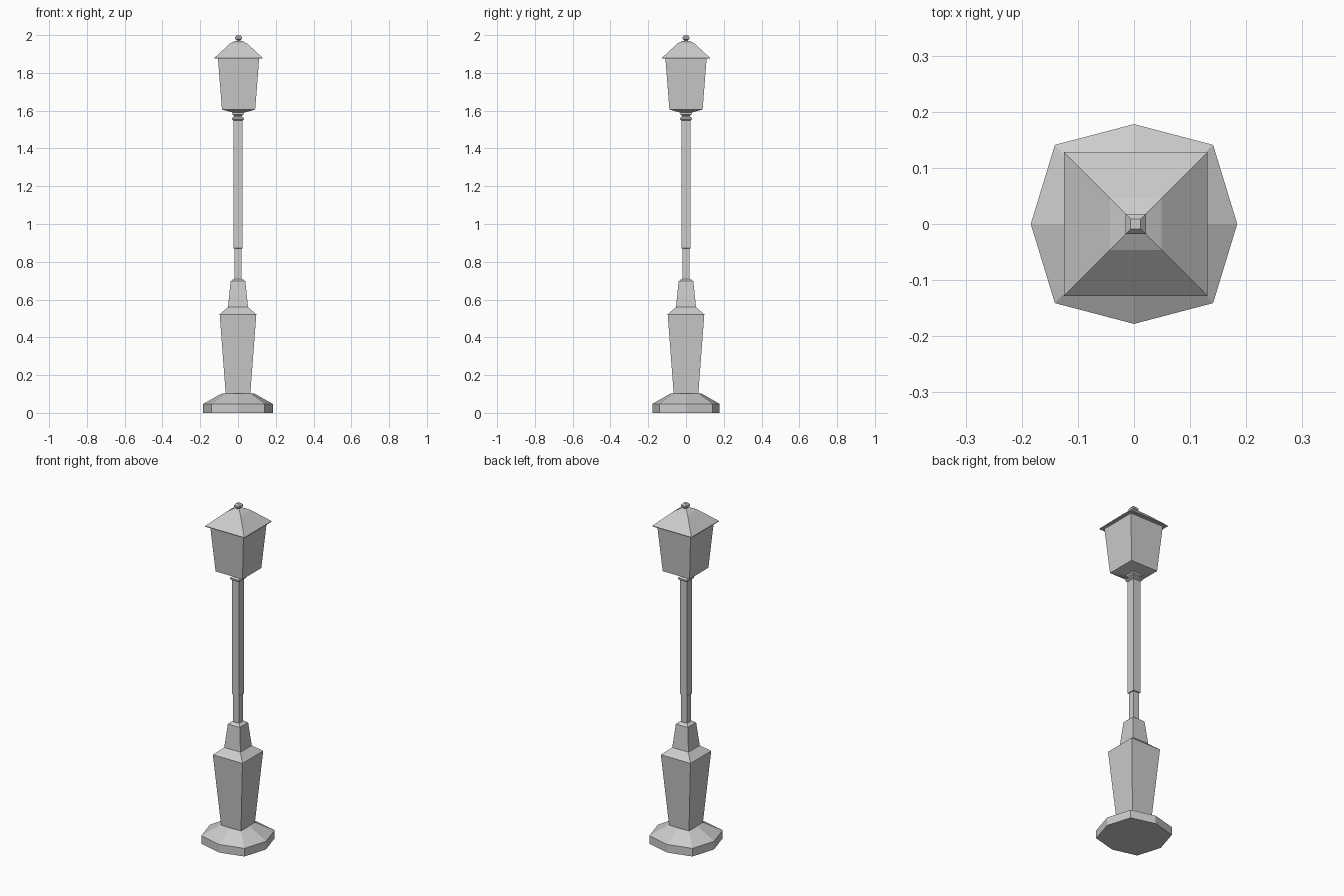
import bpy, bmesh

if "Cube" in bpy.data.objects:
    bpy.data.objects.remove(bpy.data.objects["Cube"])

CX = 0.003  # the post sits a hair off the base centre


def loft(name, rings, cx=0.0):
    """Skin a stack of (outline, z) rings, capping both ends."""
    bm = bmesh.new()
    loops = [[bm.verts.new((x + cx, y, z)) for x, y in pts] for pts, z in rings]
    for a, b in zip(loops, loops[1:]):
        n = len(a)
        for i in range(n):
            j = (i + 1) % n
            bm.faces.new((a[i], a[j], b[j], b[i]))
    bm.faces.new(loops[0][::-1])
    bm.faces.new(loops[-1])
    bmesh.ops.recalc_face_normals(bm, faces=bm.faces)
    mesh = bpy.data.meshes.new(name)
    bm.to_mesh(mesh)
    bm.free()
    ob = bpy.data.objects.new(name, mesh)
    bpy.context.collection.objects.link(ob)
    return ob


def square(h):
    return [(-h, -h), (h, -h), (h, h), (-h, h)]


def octagon(rx, ry, c):
    return [(-c, -c), (0, -ry), (c, -c), (rx, 0), (c, c), (0, ry), (-c, c), (-rx, 0)]


def square_stack(name, profile, cx=0.0):
    return loft(name, [(square(h), z) for h, z in profile], cx)


# Eight-sided foot with sloping shoulder
foot = octagon(0.184, 0.178, 0.141)
loft("base", [(foot, 0), (foot, 0.048), (octagon(0.087, 0.083, 0.066), 0.102)])

# Flared pedestal and its tapered upper block
square_stack("pedestal", [(0.065, 0.10), (0.097, 0.522), (0.053, 0.56),
                          (0.039, 0.697), (0.022, 0.71)])

# Pole
square_stack("pole", [(0.019, 0.70), (0.019, 0.87), (0.024, 0.872), (0.024, 1.553)])

# Stepped collar under the lantern
square_stack("collar", [(0.024, 1.548), (0.031, 1.553), (0.031, 1.562), (0.022, 1.568),
                        (0.022, 1.574), (0.03, 1.58), (0.03, 1.592)])

# Lantern body, wider at the top
square_stack("lantern", [(0.03, 1.59), (0.088, 1.606), (0.109, 1.876)], CX)

# Overhanging roof
square_stack("roof", [(0.128, 1.875), (0.128, 1.879), (0.046, 1.955), (0.018, 1.97)], CX)

# Finial knob
square_stack("finial", [(0.009, 1.965), (0.010, 1.974), (0.018, 1.980),
                        (0.018, 1.990), (0.009, 2.0)], CX)
